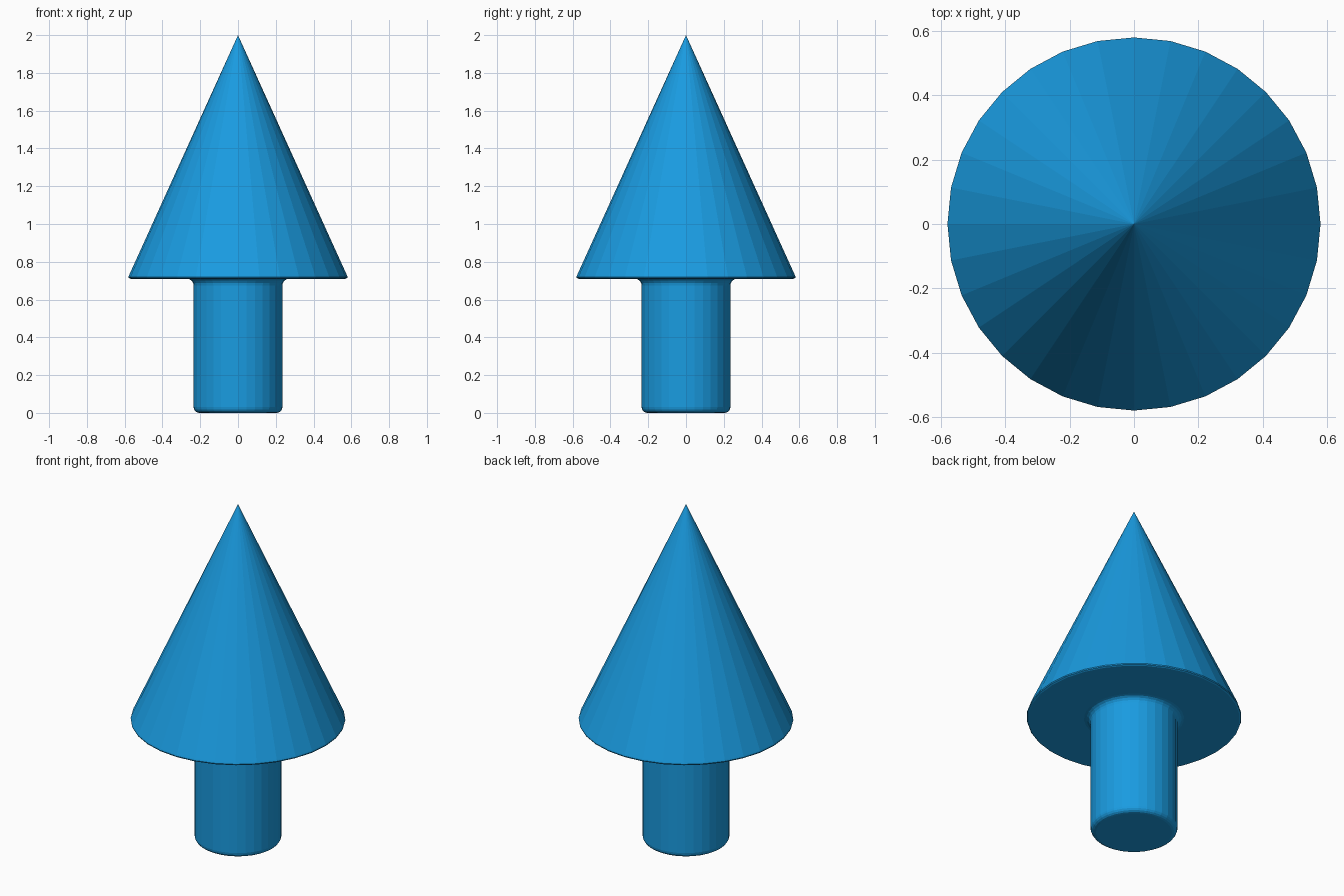
import bpy, bmesh
from math import pi, sin, cos

if "Cube" in bpy.data.objects:
    bpy.data.objects.remove(bpy.data.objects["Cube"])

SIDES = 32


def arc(cx, cz, r, a0, a1, n=4):
    """Points along a quarter-round in the profile plane (degrees)."""
    angles = [(a0 + (a1 - a0) * i / n) * pi / 180 for i in range(n + 1)]
    return [(cx + r * cos(a), cz + r * sin(a)) for a in angles]


def lathe(name, profile, color):
    """Revolve a radius/height profile around z; zero radius makes a pole."""
    bm = bmesh.new()
    rings = []
    for r, z in profile:
        if r == 0:
            rings.append([bm.verts.new((0, 0, z))] * SIDES)
        else:
            rings.append([bm.verts.new((r * cos(2 * pi * i / SIDES),
                                        r * sin(2 * pi * i / SIDES), z))
                          for i in range(SIDES)])
    bm.faces.new(rings[0][::-1])
    for low, high in zip(rings, rings[1:]):
        for i in range(SIDES):
            j = (i + 1) % SIDES
            quad = [low[i], low[j], high[j], high[i]]
            bm.faces.new(list(dict.fromkeys(quad)))
    bmesh.ops.recalc_face_normals(bm, faces=bm.faces)
    mesh = bpy.data.meshes.new(name)
    bm.to_mesh(mesh)
    bm.free()
    mat = bpy.data.materials.new(name + "_blue")
    mat.diffuse_color = color
    mat.use_nodes = True
    mat.node_tree.nodes["Principled BSDF"].inputs["Base Color"].default_value = mat.diffuse_color
    mesh.materials.append(mat)
    obj = bpy.data.objects.new(name, mesh)
    bpy.context.collection.objects.link(obj)
    return obj


# One continuous outline: rounded foot, trunk, fillet, rim, cone tip
profile = (arc(0.205, 0.03, 0.03, -90, 0)
           + arc(0.27, 0.675, 0.035, 180, 90)
           + [(0.57, 0.71), (0.578, 0.714), (0.58, 0.72), (0.577, 0.728), (0, 2.0)])
lathe("cone_tree", profile, (0.01, 0.33, 0.75, 1))
